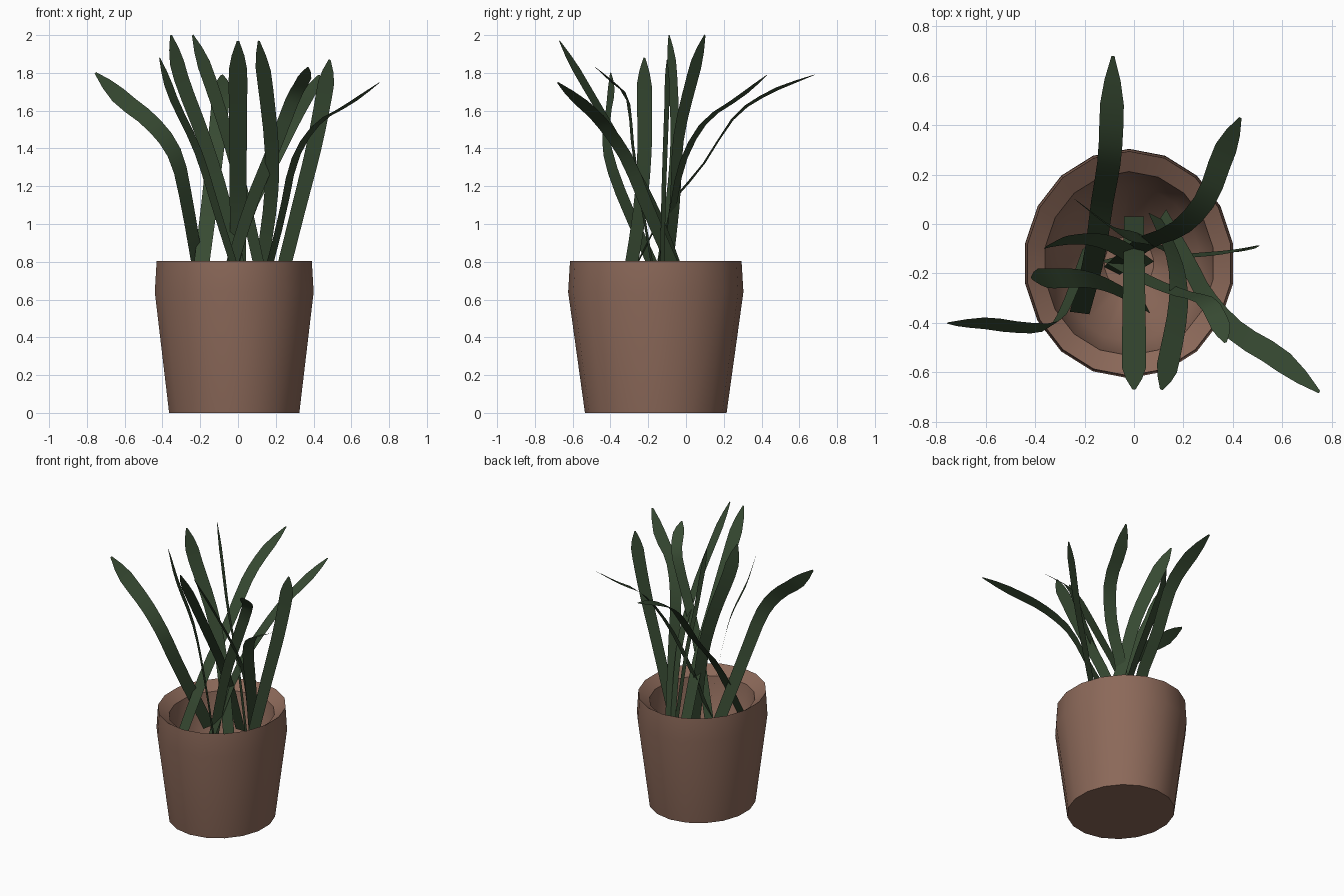
import bpy, bmesh, math
from mathutils import Vector


def material(name, rgb):
    m = bpy.data.materials.new(name)
    m.diffuse_color = (*rgb, 1)
    return m


def finish(name, bm, mat, angle):
    me = bpy.data.meshes.new(name)
    bm.to_mesh(me)
    bm.free()
    me.materials.append(mat)
    ob = bpy.data.objects.new(name, me)
    bpy.context.collection.objects.link(ob)
    bpy.ops.object.select_all(action='DESELECT')
    ob.select_set(True)
    bpy.context.view_layer.objects.active = ob
    bpy.ops.object.shade_smooth_by_angle(angle=math.radians(angle))
    return ob


clay = material("clay", (0.26, 0.14, 0.10))
green = material("leaf_green", (0.038, 0.068, 0.032))

# Pot: slightly oval lathe, outside wall, sloped rim, steep hollow inside
SIDES = 18
profile = [(0.35, 0.375, 0), (0.427, 0.464, 0.64), (0.417, 0.454, 0.805),
           (0.345, 0.372, 0.75), (0.29, 0.315, 0.4), (0.1, 0.11, 0.2)]
bm = bmesh.new()
rings = []
for rx, ry, z in profile:
    ring = []
    for i in range(SIDES):
        a = math.pi / 2 + math.tau * i / SIDES
        ring.append(bm.verts.new((-0.02 + rx * math.cos(a), -0.16 + ry * math.sin(a), z)))
    rings.append(ring)
for lo, hi in zip(rings, rings[1:]):
    for i in range(SIDES):
        j = (i + 1) % SIDES
        bm.faces.new((lo[i], lo[j], hi[j], hi[i]))
bm.faces.new(rings[0][::-1])
bm.faces.new(rings[-1])
finish("pot", bm, clay, 42)


def spline(pts, t):
    # Catmull-Rom through the path points
    p = [pts[0] * 2 - pts[1]] + pts + [pts[-1] * 2 - pts[-2]]
    s = t * (len(pts) - 1)
    i = min(int(s), len(pts) - 2)
    u = s - i
    a, b, c, d = p[i:i + 4]
    return 0.5 * (2 * b + (c - a) * u + (2 * a - 5 * b + 4 * c - d) * u * u
                  + (3 * b - a - 3 * c + d) * u ** 3)


def leaf(name, across, *path, width=0.092, steps=12):
    pts = [Vector(p) for p in path]
    across = Vector(across)
    bm = bmesh.new()
    prev = None
    for k in range(steps + 1):
        t = k / steps
        c = spline(pts, t)
        tan = (spline(pts, min(1, t + 0.02)) - spline(pts, max(0, t - 0.02))).normalized()
        w = (across - tan * across.dot(tan)).normalized()
        taper = 0.8 + 0.25 * t if t < 0.8 else max(0.12, 1 - ((t - 0.8) / 0.2) ** 2)
        h = w * width * taper / 2
        row = (bm.verts.new(c - h), bm.verts.new(c + h))
        if prev:
            bm.faces.new((prev[0], prev[1], row[1], row[0]))
        prev = row
    finish(name, bm, green, 60)


# Leaves: width direction, then path from base to tip
leaf("leaf_back", (1, 0, 0.2), (-0.22, -0.36, 0.58), (-0.16, -0.13, 1.04), (-0.13, 0.08, 1.3),
     (-0.1, 0.26, 1.57), (-0.09, 0.45, 1.7), (-0.085, 0.68, 1.79), width=0.1)
leaf("leaf_back_right", (0.9, -0.4, 0), (-0.09, -0.19, 0.56), (0.04, -0.08, 1.03),
     (0.18, -0.02, 1.32), (0.29, 0.1, 1.54), (0.36, 0.28, 1.67), (0.43, 0.43, 1.79))
leaf("leaf_right", (1, 0.3, 0), (0.19, -0.13, 0.56), (0.32, -0.12, 1.08), (0.4, -0.11, 1.4),
     (0.455, -0.1, 1.68), (0.485, -0.1, 1.87))
leaf("leaf_front", (1, 0, 0), (0, 0.03, 0.56), (0, -0.14, 1.03), (0, -0.33, 1.38),
     (0, -0.53, 1.73), (0, -0.67, 1.97), width=0.1)
leaf("leaf_front_inner", (0.85, -0.5, 0), (0.09, 0.03, 0.58), (0.165, -0.15, 1.05),
     (0.18, -0.32, 1.37), (0.145, -0.53, 1.73), (0.11, -0.67, 1.97))
leaf("leaf_front_right", (0.5, 0.85, 0.1), (0.11, 0.03, 0.56), (0.23, -0.18, 1.03),
     (0.3, -0.31, 1.34), (0.42, -0.44, 1.53), (0.58, -0.54, 1.63), (0.75, -0.68, 1.75))
leaf("leaf_curled", (1, 0.2, 0), (-0.1, -0.14, 0.56), (0.06, -0.23, 1.08), (0.19, -0.28, 1.4),
     (0.29, -0.31, 1.66), (0.345, -0.4, 1.76), (0.37, -0.48, 1.83), width=0.08)
leaf("leaf_left", (0.6, 0.4, 0.6), (-0.18, -0.08, 0.58), (-0.265, -0.31, 1.08),
     (-0.33, -0.41, 1.36), (-0.45, -0.42, 1.53), (-0.61, -0.4, 1.66), (-0.755, -0.4, 1.8),
     width=0.1)
leaf("leaf_left_upper", (-0.5, 0.87, 0), (0.05, -0.33, 0.56), (-0.1, -0.25, 1.03),
     (-0.21, -0.22, 1.38), (-0.34, -0.22, 1.66), (-0.415, -0.22, 1.88))
leaf("leaf_tall_left", (0.8, 0.5, 0.2), (0.05, -0.17, 0.56), (-0.07, -0.09, 1.1),
     (-0.18, -0.06, 1.45), (-0.3, -0.07, 1.77), (-0.355, -0.09, 2.0))
leaf("leaf_tall_back", (0.7, -0.6, 0), (0.16, -0.12, 0.56), (0.04, -0.06, 1.1),
     (-0.05, -0.04, 1.45), (-0.15, 0.03, 1.76), (-0.24, 0.1, 2.0))
